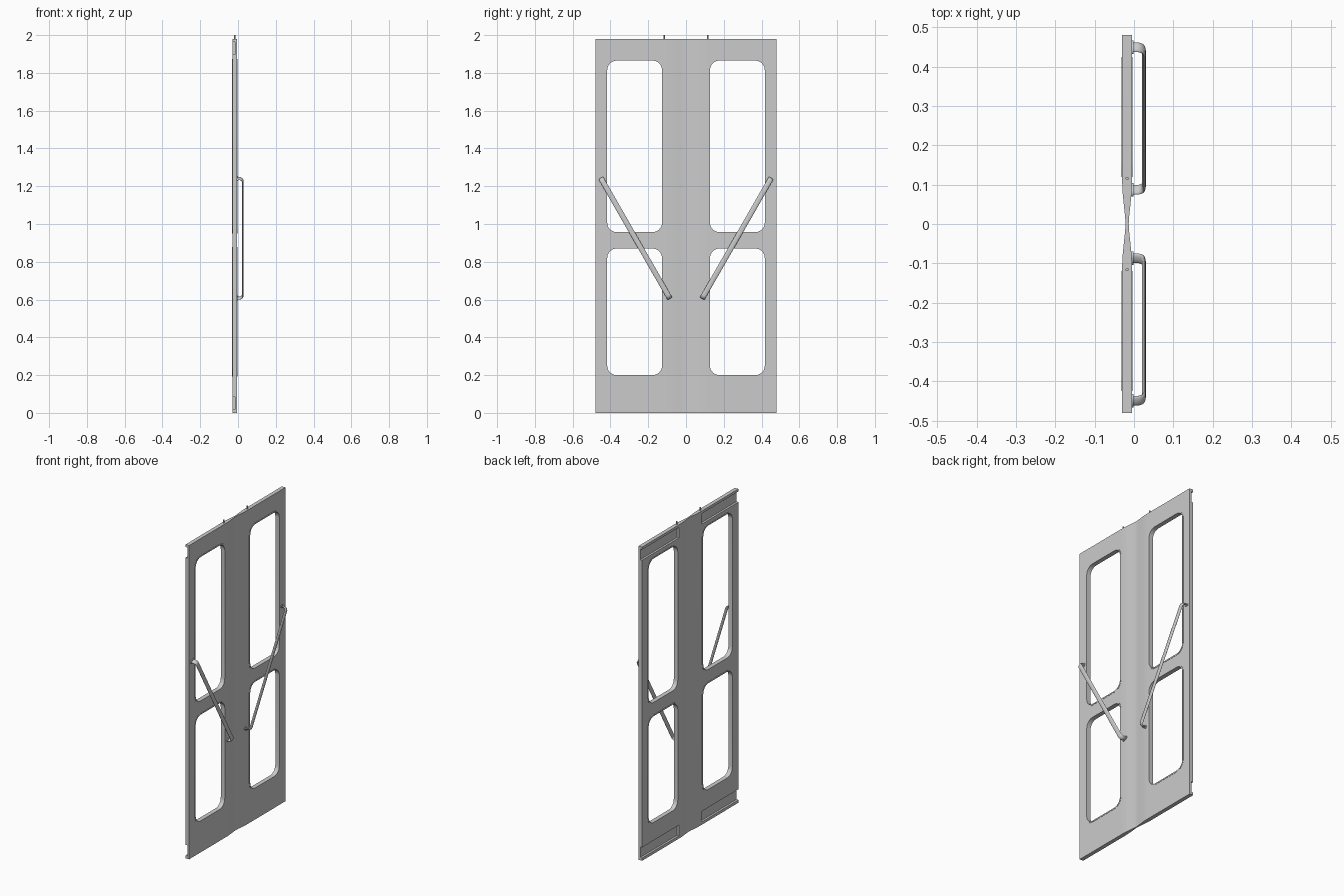
import bpy, bmesh, math
from mathutils import Vector

if "Cube" in bpy.data.objects:
    bpy.data.objects.remove(bpy.data.objects["Cube"])

XC = -0.0175          # mid-plane of the door leaves
WINDOWS = [(0.127, 0.417, 0.20, 0.87), (0.127, 0.417, 0.957, 1.865)]


def make(name, bm, mirror=True, smooth=None):
    bmesh.ops.recalc_face_normals(bm, faces=bm.faces)
    me = bpy.data.meshes.new(name)
    bm.to_mesh(me)
    bm.free()
    ob = bpy.data.objects.new(name, me)
    bpy.context.collection.objects.link(ob)
    bpy.context.view_layer.objects.active = ob
    bpy.ops.object.select_all(action='DESELECT')
    ob.select_set(True)
    if smooth:
        bpy.ops.object.shade_smooth_by_angle(angle=math.radians(smooth))
    if mirror:
        add_mirror(ob)
    return ob


def add_mirror(ob):
    m = ob.modifiers.new("mirror", 'MIRROR')
    m.use_axis = (False, True, False)
    m.use_mirror_merge = False


def skin(loops, closed=False):
    """Bridge matching point loops; cap the ends unless closed."""
    bm = bmesh.new()
    rings = [[bm.verts.new(p) for p in lp] for lp in loops]
    n = len(rings[0])
    for i in range(len(rings) if closed else len(rings) - 1):
        a, b = rings[i], rings[(i + 1) % len(rings)]
        for j in range(n):
            k = (j + 1) % n
            bm.faces.new((a[j], a[k], b[k], b[j]))
    if not closed:
        bm.faces.new(rings[0])
        bm.faces.new(rings[-1])
    return bm


def rounded(win, grow, x, r=0.05, seg=8):
    y0, y1, z0, z1 = win
    pts = []
    for cy, cz, a0 in ((y1 - r, z1 - r, 0), (y0 + r, z1 - r, 90),
                       (y0 + r, z0 + r, 180), (y1 - r, z0 + r, 270)):
        for i in range(seg + 1):
            a = math.radians(a0 + 90 * i / seg)
            pts.append((x, cy + (r + grow) * math.cos(a), cz + (r + grow) * math.sin(a)))
    return pts


def cut(ob, bm):
    c = make("cutter", bm, mirror=False)
    c.hide_render = True
    m = ob.modifiers.new("cut", 'BOOLEAN')
    m.object, m.operation, m.solver = c, 'DIFFERENCE', 'EXACT'
    bpy.context.view_layer.objects.active = ob
    bpy.ops.object.modifier_apply(modifier=m.name)
    bpy.data.objects.remove(c)


# Door leaf: plan profile tapering to the meeting edge
half = [(0, .004), (.02, .0052), (.045, .008), (.075, .011), (.105, .0125), (.48, .0125)]
plan = [(XC + h, y) for y, h in half] + [(XC - h, y) for y, h in reversed(half)]
leaf = make("door_leaves", skin([[(x, y, z) for x, y in plan] for z in (0, 1.98)]), mirror=False)

# Window openings
for w in WINDOWS:
    cut(leaf, skin([rounded(w, 0.004, x) for x in (-0.1, 0.1)]))

# Guide channels on the back face, open at the outer edge
for z0, z1 in ((0.018, 0.085), (1.897, 1.964)):
    cut(leaf, skin([[(x, 0.115, z0), (x, 0.6, z0), (x, 0.6, z1), (x, 0.115, z1)]
                    for x in (-0.1, -0.017)]))
add_mirror(leaf)

# Window seals, slightly proud of both faces
for name, w in zip(("lower_window_seal", "upper_window_seal"), WINDOWS):
    make(name, skin([rounded(w, 0, -0.0315), rounded(w, 0.008, -0.0315),
                     rounded(w, 0.008, -0.0035), rounded(w, 0, -0.0035)], closed=True), smooth=35)

# Diagonal handrails: oval tube swept along a bracket-shaped path
A, B = Vector((0, 0.087, 0.608)), Vector((0, 0.449, 1.24))
u = (B - A).normalized()
w = Vector((0, -u.z, u.y))
X = Vector((1, 0, 0))
L, R, TOP = (B - A).length, 0.018, 0.025


def oval(s, x, n, a=0.014, b=0.005, seg=16):
    c = A + u * s + X * x
    return [c + w * (a * math.cos(t)) + n * (b * math.sin(t))
            for t in (2 * math.pi * i / seg for i in range(seg))]


arc = [math.radians(90 * i / 6) for i in range(7)]
path = [(0, -0.008, -u)]
path += [(R - R * math.cos(t), TOP - R + R * math.sin(t), X * math.sin(t) - u * math.cos(t)) for t in arc]
path += [(L - R + R * math.sin(t), TOP - R + R * math.cos(t), X * math.cos(t) + u * math.sin(t)) for t in arc]
path += [(L, -0.008, u)]
make("handrails", skin([oval(*p) for p in path]), smooth=40)

# Handrail base flanges
for name, s in (("lower_handrail_flange", 0), ("upper_handrail_flange", L)):
    make(name, skin([oval(s, x, u, 0.019, 0.011) for x in (-0.007, -0.001)]), smooth=40)

# Pivot pins on the top edge
pin = [[(XC + 0.004 * math.cos(t), 0.116 + 0.004 * math.sin(t), z)
        for t in (2 * math.pi * i / 12 for i in range(12))] for z in (1.97, 2.0)]
make("pivot_pins", skin(pin), smooth=40)
